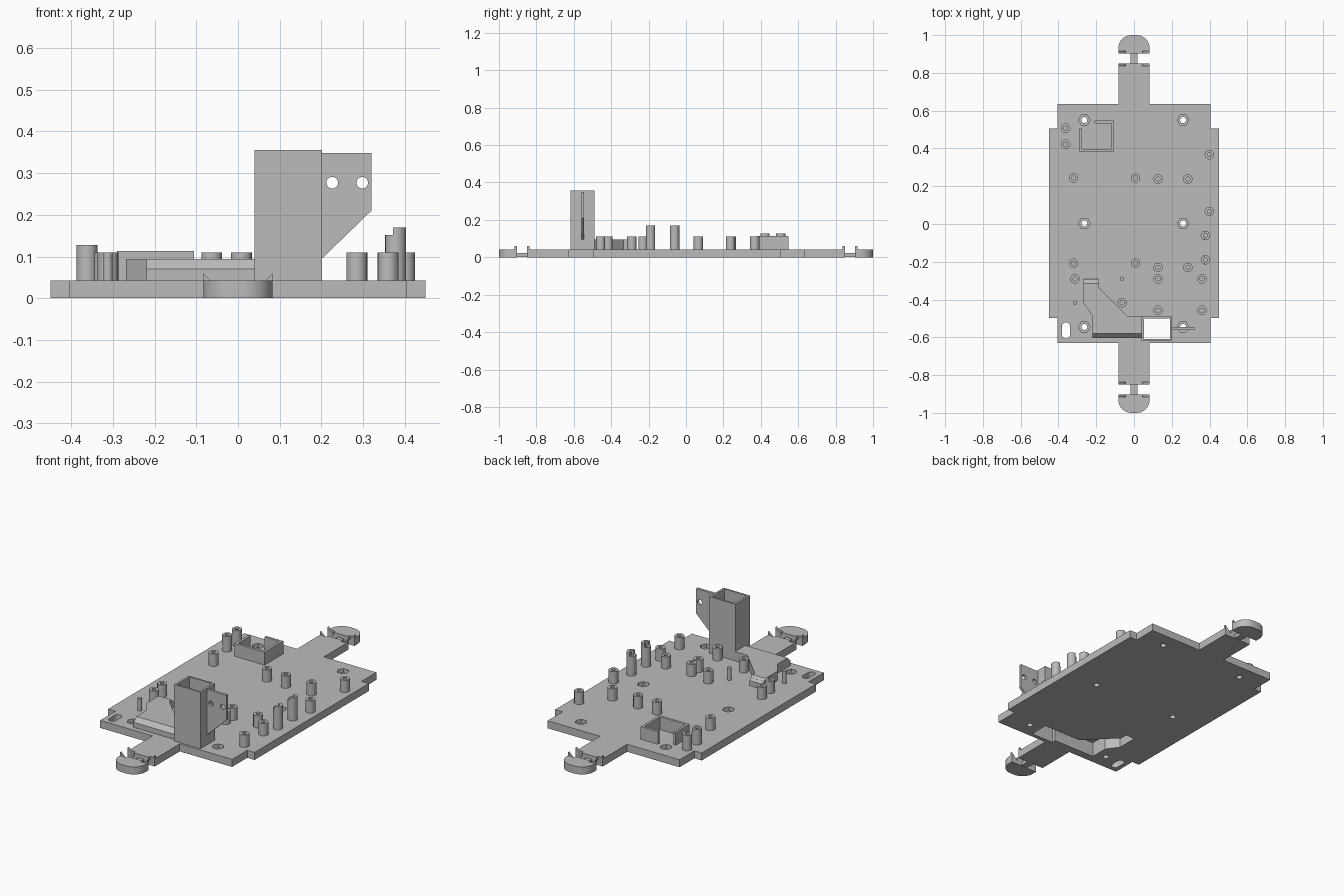
import bpy, bmesh
from math import sin, cos, pi
from mathutils import Vector

cube = bpy.data.objects.get("Cube")
if cube:
    bpy.data.objects.remove(cube, do_unlink=True)

grey = bpy.data.materials.new("plain grey")
grey.use_nodes = True
grey.diffuse_color = (0.5, 0.5, 0.5, 1)
grey.node_tree.nodes["Principled BSDF"].inputs["Base Color"].default_value = (0.5, 0.5, 0.5, 1)

TOP = 0.042  # top of the base plate


def finish(name, bm):
    bmesh.ops.recalc_face_normals(bm, faces=bm.faces)
    mesh = bpy.data.meshes.new(name)
    bm.to_mesh(mesh)
    bm.free()
    mesh.materials.append(grey)
    obj = bpy.data.objects.new(name, mesh)
    bpy.context.collection.objects.link(obj)
    return obj


def prism(name, pts, lo, hi, axis="z"):
    """Extrude a flat outline along one axis."""
    place = {"z": lambda a, b: (a, b, lo), "y": lambda a, b: (a, lo, b),
             "x": lambda a, b: (lo, a, b)}[axis]
    bm = bmesh.new()
    face = bm.faces.new([bm.verts.new(place(a, b)) for a, b in pts])
    new = bmesh.ops.extrude_face_region(bm, geom=[face])["geom"]
    step = Vector([(hi - lo) * (axis == k) for k in "xyz"])
    bmesh.ops.translate(bm, vec=step, verts=[v for v in new if isinstance(v, bmesh.types.BMVert)])
    return finish(name, bm)


def box(name, x0, x1, y0, y1, z0, z1):
    return prism(name, [(x0, y0), (x1, y0), (x1, y1), (x0, y1)], z0, z1)


def ring(x, y, r, sides):
    return [(x + r * cos(2 * pi * i / sides), y + r * sin(2 * pi * i / sides)) for i in range(sides)]


def lathe(name, x, y, profile):
    bm = bmesh.new()
    vs = [bm.verts.new((x + r, y, z)) for r, z in profile]
    es = [bm.edges.new(p) for p in zip(vs, vs[1:])]
    bmesh.ops.spin(bm, geom=vs + es, cent=(x, y, 0), axis=(0, 0, 1), angle=2 * pi, steps=24)
    bmesh.ops.remove_doubles(bm, verts=bm.verts, dist=0.0001)
    return finish(name, bm)


def activate(obj):
    bpy.ops.object.select_all(action="DESELECT")
    obj.select_set(True)
    bpy.context.view_layer.objects.active = obj


def cut(obj, cutters):
    activate(obj)
    for c in cutters:
        mod = obj.modifiers.new("cut", "BOOLEAN")
        mod.operation = "DIFFERENCE"
        mod.solver = "EXACT"
        mod.object = c
        bpy.ops.object.modifier_apply(modifier=mod.name)
        bpy.data.objects.remove(c, do_unlink=True)


def smooth(obj):
    activate(obj)
    bpy.ops.object.shade_smooth_by_angle(angle=0.6)


# Base plate with a tongue at each end
quarter = [(0.45, 0.505), (0.405, 0.505), (0.405, 0.635), (0.083, 0.635), (0.083, 0.85)]
back = quarter + [(-x, y) for x, y in reversed(quarter)]
front = [(-x, 0.005 - y if y < 0.6 else (-0.63 if y < 0.7 else -y)) for x, y in back]
front = [(x, -0.497 if abs(y + 0.5) < 0.01 else y) for x, y in front]
plate = prism("base_plate", back + front, 0, TOP)

# Chute passage and tower bore, shared by every part they run through
passage_pts = [(-0.255, -0.302), (-0.2, -0.302), (-0.2, -0.342), (-0.042, -0.5), (0.06, -0.5),
               (0.06, -0.585), (-0.207, -0.585), (-0.207, -0.484), (-0.255, -0.418)]


def passage():
    return prism("passage_cutter", passage_pts, -0.02, 0.082)


def bore():
    return box("bore_cutter", 0.052, 0.19, -0.608, -0.5, -0.02, 0.5)


# Screw holes with hexagonal nut recesses, and the slot
holes = [passage(), bore()]
for x, y in [(-0.263, 0.55), (0.26, 0.55), (-0.263, 0.003), (0.26, 0.003), (-0.263, -0.545), (0.26, -0.545)]:
    holes.append(prism("nut_cutter", ring(x, y, 0.031, 6), 0.02, 0.1))
    holes.append(prism("screw_cutter", ring(x, y, 0.016, 20), -0.02, 0.1))
slot = [(-0.36 + 0.021 * cos(pi * i / 10), (-0.541 if i <= 10 else -0.585) + 0.021 * sin(pi * i / 10))
        for i in range(20)]
holes.append(prism("slot_cutter", slot, -0.02, 0.1))
for s in (1, -1):
    for t in (1, -1):
        holes.append(box("ear_cutter", *sorted((0.045 * s, 0.1 * s)), *sorted((0.836 * t, 0.87 * t)), 0.02, 0.1))
cut(plate, holes)
smooth(plate)

# Rounded end bumpers, their necks and the pointed ears
r = 0.07
arc = [(0.083 - r + r * cos(pi * i / 16), 1 - r + r * sin(pi * i / 16)) for i in range(9)]
for t, end in ((1, "back"), (-1, "front")):
    half = [(0.083, 0.903)] + arc
    pts = [(x, y * t) for x, y in half + [(-x, y) for x, y in reversed(half)]]
    bumper = prism(end + "_bumper", pts, 0, TOP)
    cut(bumper, [box("ear_cutter", *sorted((0.045 * s, 0.1 * s)), *sorted((0.89 * t, 0.916 * t)), 0.02, 0.1)
                 for s in (1, -1)])
    smooth(bumper)
    box(end + "_neck", -0.018, 0.018, *sorted((0.84 * t, 0.91 * t)), 0.002, 0.022)
    for s, side in ((1, "left"), (-1, "right")):
        tri = [(0.044 * s, 0.019), (0.083 * s, 0.019), (0.083 * s, 0.06)]
        for y, part in ((0.836, "tongue"), (0.903, "bumper")):
            prism(f"{end}_{side}_{part}_ear", tri, y * t, (y + 0.013) * t, "y")

# Standoff posts: x, y, top height
posts = [(-0.362, 0.507, 0.128), (-0.362, 0.422, 0.128)]
posts += [(x, y, 0.11) for x, y in [
    (-0.32, 0.243), (0.008, 0.243), (0.127, 0.238), (0.285, 0.238), (0.399, 0.367), (0.399, 0.066),
    (-0.32, -0.208), (0.008, -0.208), (0.127, -0.23), (0.285, -0.23), (-0.312, -0.29), (0.127, -0.29),
    (0.36, -0.29), (-0.063, -0.417), (0.127, -0.457), (0.36, -0.457)]]
tall = [(0.378, -0.061, 0.17), (0.378, -0.19, 0.17)]
for i, (x, y, h) in enumerate(posts + tall):
    post = lathe(f"post_{i + 1}", x, y, [(0, 0.044), (0.011, 0.044), (0.011, h), (0.025, h), (0.025, 0.035), (0, 0.035)])
    if h > 0.15:
        cut(post, [box("step_cutter", x - 0.05, x - 0.006, y - 0.05, y + 0.05, 0.152, 0.3)])
    smooth(post)
for i, (x, y) in enumerate([(-0.063, -0.29), (-0.312, -0.417)]):
    smooth(lathe(f"pin_{i + 1}", x, y, [(0, 0.11), (0.011, 0.11), (0.011, 0.035), (0, 0.035)]))

# Open square holder with one corner missing
prism("corner_holder", [(-0.29, 0.383), (-0.105, 0.383), (-0.105, 0.547), (-0.21, 0.547), (-0.21, 0.533),
                        (-0.119, 0.533), (-0.119, 0.397), (-0.276, 0.397), (-0.276, 0.505), (-0.29, 0.505)],
      0.04, 0.113)

# Chute cover with sloped ends
chute = prism("chute_cover", [(-0.268, -0.29), (-0.187, -0.29), (-0.187, -0.335), (-0.036, -0.488), (0.045, -0.488),
                              (0.045, -0.602), (-0.219, -0.602), (-0.219, -0.488), (-0.268, -0.418)], 0.036, 0.094)
slopes = [prism("slope_cutter", p, -0.5, 0.5, "x") for p in (
    [(-0.578, 0.0945), (-0.603, 0.069), (-0.7, 0.069), (-0.7, 0.2), (-0.578, 0.2)],
    [(-0.315, 0.0945), (-0.289, 0.069), (-0.2, 0.069), (-0.2, 0.2), (-0.315, 0.2)])]
cut(chute, slopes + [passage()])

# Hollow tower
tower = box("tower", 0.04, 0.202, -0.618, -0.49, 0.001, 0.356)
cut(tower, [bore(), box("mouth_cutter", 0.0, 0.1, -0.585, -0.5, -0.02, 0.082)])

# Side fin with two round holes
fin = prism("tower_fin", [(0.198, 0.092), (0.32, 0.21), (0.32, 0.348), (0.198, 0.348)], -0.56, -0.545, "y")
cut(fin, [prism("fin_cutter", ring(x, 0.277, 0.014, 24), -0.7, -0.4, "y") for x in (0.226, 0.298)])
smooth(fin)
